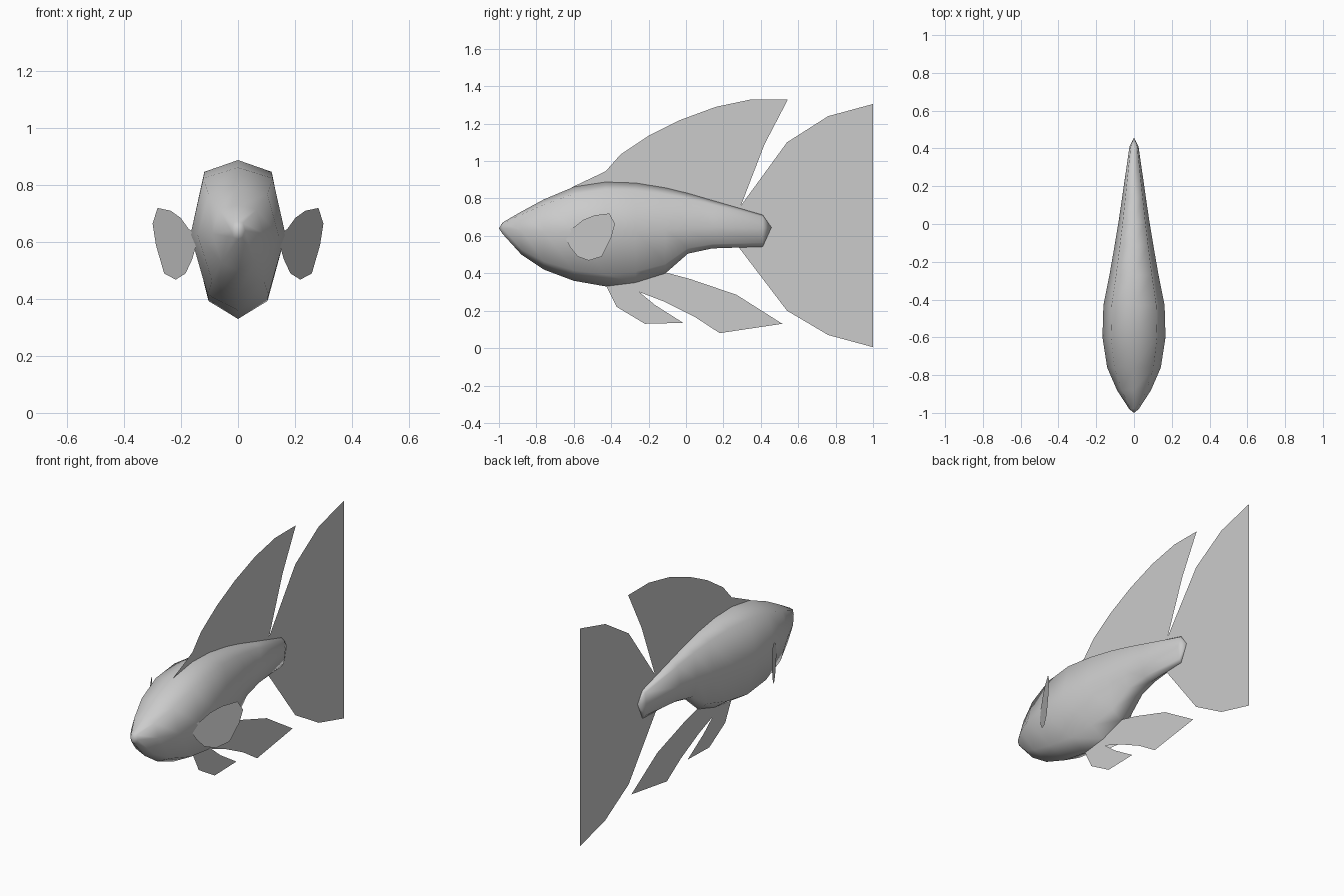
import bpy, math

grey = bpy.data.materials.new("light grey")
grey.diffuse_color = (0.6, 0.6, 0.6, 1)


def add_mesh(name, verts, faces):
    mesh = bpy.data.meshes.new(name)
    mesh.from_pydata(verts, [], faces)
    mesh.materials.append(grey)
    mesh.update()
    obj = bpy.data.objects.new(name, mesh)
    bpy.context.collection.objects.link(obj)
    return obj


# Body: eight-sided rings, each station is (y, top, side height, bottom, half width)
stations = [
    (-0.98, 0.672, 0.64, 0.61, 0.025),
    (-0.88, 0.73, 0.63, 0.50, 0.09),
    (-0.76, 0.795, 0.625, 0.42, 0.142),
    (-0.60, 0.862, 0.625, 0.36, 0.167),
    (-0.43, 0.888, 0.63, 0.33, 0.162),
    (-0.27, 0.883, 0.63, 0.35, 0.13),
    (-0.11, 0.857, 0.635, 0.40, 0.102),
    (0.01, 0.828, 0.64, 0.505, 0.082),
    (0.14, 0.79, 0.645, 0.533, 0.063),
    (0.41, 0.712, 0.64, 0.542, 0.024),
]
verts, faces = [], []
for y, top, mid, bot, w in stations:
    up, down = mid + 0.84 * (top - mid), mid + 0.79 * (bot - mid)
    right = [(0.73 * w, up), (w, mid), (0.64 * w, down)]
    ring = [(0, top)] + right + [(0, bot)] + [(-x, z) for x, z in reversed(right)]
    verts += [(x, y, z) for x, z in ring]
last = (len(stations) - 1) * 8
nose, end = len(verts), len(verts) + 1
verts += [(0, -1.0, 0.64), (0, 0.457, 0.645)]
for i in range(8):
    j = (i + 1) % 8
    faces += [(nose, j, i), (last + i, last + j, end)]
    for r in range(0, last, 8):
        faces.append((r + i, r + j, r + 8 + j, r + 8 + i))
body = add_mesh("body", verts, faces)
bpy.context.view_layer.objects.active = body
body.select_set(True)
bpy.ops.object.shade_smooth_by_angle(angle=math.radians(60))

# Flat fins on the centre plane, outlines as (y, z)
centre_fins = {
    "dorsal_fin": [(-0.61, 0.86), (-0.43, 0.945), (-0.35, 1.035), (-0.2, 1.135),
                   (-0.03, 1.22), (0.16, 1.29), (0.35, 1.33), (0.545, 1.33),
                   (0.42, 1.09), (0.285, 0.74), (-0.1, 0.82), (-0.43, 0.85)],
    "tail_fin": [(0.285, 0.75), (0.54, 1.10), (0.76, 1.24), (1, 1.305), (1, 0.005),
                 (0.76, 0.07), (0.54, 0.20), (0.285, 0.535), (0.22, 0.64)],
    "pelvic_fin": [(-0.43, 0.34), (-0.37, 0.22), (-0.22, 0.13), (-0.015, 0.135),
                   (-0.165, 0.23), (-0.25, 0.30), (-0.25, 0.37)],
    "anal_fin": [(-0.25, 0.37), (-0.25, 0.30), (-0.12, 0.25), (0.05, 0.165),
                 (0.18, 0.08), (0.515, 0.13), (0.27, 0.285), (0.02, 0.37),
                 (-0.13, 0.41)],
}
for name, outline in centre_fins.items():
    add_mesh(name, [(0, y, z) for y, z in outline], [tuple(range(len(outline)))])

# Side fins, flaring outward towards the back
side_fin = [(-0.68, 0.62), (-0.60, 0.645), (-0.55, 0.685), (-0.49, 0.71), (-0.41, 0.72),
            (-0.38, 0.665), (-0.40, 0.59), (-0.45, 0.49), (-0.52, 0.468),
            (-0.58, 0.49), (-0.62, 0.54), (-0.64, 0.58)]
for name, s in (("right_side_fin", 1), ("left_side_fin", -1)):
    pts = [(s * (0.30 + 0.58 * (y + 0.38)), y, z) for y, z in side_fin]
    add_mesh(name, pts, [tuple(range(len(pts)))])
